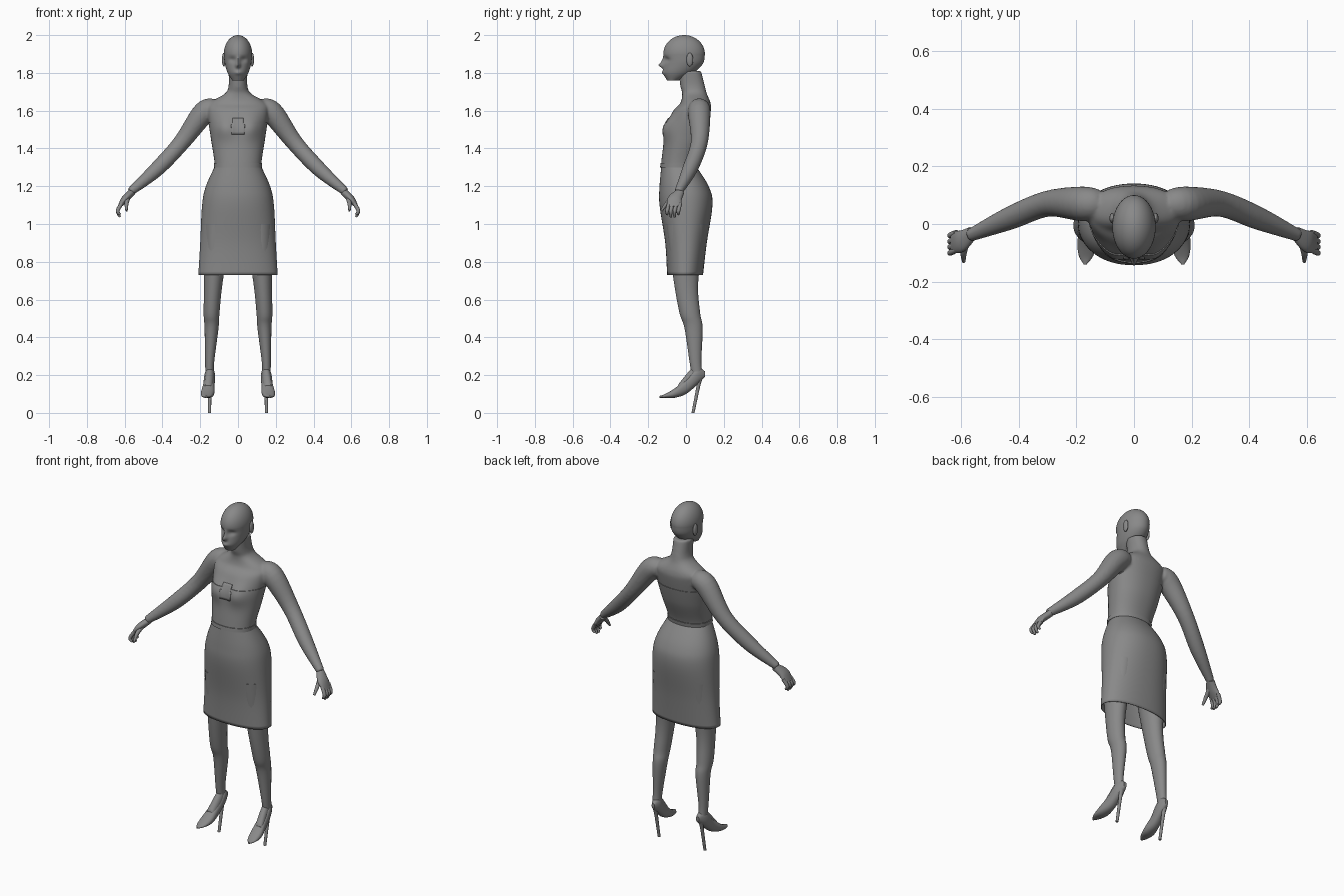
import bpy, bmesh
from math import sin, cos, pi, exp, copysign
from mathutils import Vector, Matrix

if "Cube" in bpy.data.objects:
    bpy.data.objects.remove(bpy.data.objects["Cube"], do_unlink=True)

grey = bpy.data.materials.new("plain grey")
grey.use_nodes = True
grey.diffuse_color = (.25, .25, .25, 1)
grey.node_tree.nodes["Principled BSDF"].inputs["Base Color"].default_value = grey.diffuse_color


def dense(rows, steps=6):
    """Smooth interpolation that passes through every station."""
    rows = [Vector(row) for row in rows]
    padded = [rows[0]] + rows + [rows[-1]]
    result = []
    for before, start, end, after in zip(padded, padded[1:], padded[2:], padded[3:]):
        leave, arrive = (end - before) / 2, (after - start) / 2
        for step in range(steps):
            t = step / steps
            ease = t * t * (3 - 2 * t)
            result.append(start + (end - start) * ease + leave * (t * (1 - t) ** 2) - arrive * (t * t * (1 - t)))
    return result + [rows[-1]]


def stack(rows, steps=6):
    """Turn (height, half width, front, back) into centred rings."""
    return [(0, (front + back) / 2, height, half, (back - front) / 2)
            for height, half, front, back in dense(rows, steps)]


def grow(rings, amount):
    return [(x, y, z, half + amount, depth + amount) for x, y, z, half, depth in rings]


def between(rings, low, high):
    return [ring for ring in rings if low < ring[2] < high]


def loft(bm, rows, frame="path", side=1, sides=32, depth=1, power=2, caps=True, deform=None):
    """Skin rings of (x, y, z, half width, optional half depth)."""
    points = [Vector(row[:3]) for row in rows]
    rings = []
    for i, row in enumerate(rows):
        across, along = Vector((1, 0, 0)), Vector((0, 1, 0))
        if frame == "upright":
            along = Vector((0, 0, 1))
        elif frame == "path":
            tangent = (points[min(i + 1, len(points) - 1)] - points[max(i - 1, 0)]).normalized()
            across = tangent.cross(along).normalized()
            along = tangent.cross(across)
        ring = []
        for k in range(sides):
            angle = 2 * pi * k / sides
            c, s = (copysign(abs(f(angle)) ** (2 / power), f(angle)) for f in (cos, sin))
            point = points[i] + across * (c * row[3]) + along * (s * row[-1] * depth)
            if deform:
                deform(point)
            ring.append(bm.verts.new((point.x * side, point.y, point.z)))
        rings.append(ring)
    for lower, upper in zip(rings, rings[1:]):
        for k in range(sides):
            bm.faces.new((lower[k - 1], lower[k], upper[k], upper[k - 1]))
    if caps:
        bm.faces.new(rings[0])
        bm.faces.new(rings[-1])


def finish(name, bm, thickness=None):
    bmesh.ops.recalc_face_normals(bm, faces=bm.faces)
    mesh = bpy.data.meshes.new(name)
    bm.to_mesh(mesh)
    bm.free()
    mesh.materials.append(grey)
    mesh.shade_smooth()
    mesh.set_sharp_from_angle(angle=pi / 4)
    part = bpy.data.objects.new(name, mesh)
    bpy.context.collection.objects.link(part)
    if thickness:
        part.modifiers.new("thickness", "SOLIDIFY").thickness = thickness
    return part


def bump(across, up):
    return exp(-across * across - up * up)


def bust(point):
    front = min(max(-point.y / .06, 0), 1)
    for centre in (-.07, .07):
        point.y -= .03 * front * bump((point.x - centre) / .06, (point.z - 1.51) / .06)


# Sideways offset, height, width, tallness and depth of each facial feature
features = {"eye": (.03, 1.87, .02, .015, .013), "nose": (0, 1.84, .012, .013, -.024),
            "bridge": (0, 1.86, .01, .02, -.012), "lips": (0, 1.8, .02, .01, -.008)}


def face(point):
    if point.y < -.02:
        for offset, height, width, tall, depth in features.values():
            point.y += depth * bump((abs(point.x) - offset) / width, (point.z - height) / tall)


# Torso, neck and arms fused into one skin
torso = stack([(1.2, .14, -.13, .08), (1.3, .12, -.13, .05), (1.45, .14, -.11, .1),
               (1.59, .16, -.07, .13), (1.64, .15, -.03, .13), (1.69, .07, -.02, .11),
               (1.73, .05, -.03, .1), (1.81, .05, -.04, .08)], steps=12)
arm = dense([(.12, .07, 1.61, .05), (.18, .07, 1.59, .06), (.3, .07, 1.43, .045),
             (.43, .02, 1.29, .04), (.57, -.04, 1.17, .022)])
bm = bmesh.new()
loft(bm, torso, "level", sides=64, power=2.2, deform=bust)
for side in (1, -1):
    loft(bm, arm, side=side)
body = finish("torso_and_arms", bm)
fuse = body.modifiers.new("fuse", "REMESH")
fuse.mode, fuse.voxel_size, fuse.use_smooth_shade = "VOXEL", .007, True
soften = body.modifiers.new("soften", "SMOOTH")
soften.factor, soften.iterations = .5, 6

# Head: jaw profile below a round dome
jaw = stack([(1.76, .03, -.1, -.04), (1.8, .055, -.12, .04), (1.85, .07, -.117, .09), (1.9, .075, -.12, .1)], 9)
dome = []
for step in range(1, 12):
    angle = pi / 2 * step / 12
    dome.append((0, -.01, 1.9 + .1 * sin(angle), .075 * cos(angle), .11 * cos(angle)))
bm = bmesh.new()
loft(bm, jaw + dome + [(0, -.01, 2, .001)], "level", sides=96, deform=face)
finish("head", bm)

# Bodice and belt follow the torso
for name, low, high, gap in (("bodice", 1.29, 1.55, .003), ("belt", 1.29, 1.33, .007)):
    bm = bmesh.new()
    loft(bm, grow(between(torso, low, high), gap), "level", sides=64, power=2.2, deform=bust)
    finish(name, bm)

# Chest tab: a narrow front patch of the same surface
bm = bmesh.new()
loft(bm, grow(between(torso, 1.47, 1.57), .006), "level", sides=128, power=2.2, caps=False, deform=bust)
spare = [v for v in bm.verts if abs(v.co.x) > .036 or v.co.y > 0]
bmesh.ops.delete(bm, geom=spare, context="VERTS")
finish("chest_tab", bm, thickness=.006)

# Skirt, open at the hem
bm = bmesh.new()
loft(bm, stack([(1.31, .12, -.13, .05), (1.2, .17, -.14, .12), (1.1, .19, -.14, .14),
                (.9, .2, -.11, .11), (.73, .21, -.1, .09)]),
     "level", sides=64, power=2.2, caps=False)
finish("skirt", bm, thickness=.004)

leg = dense([(.11, 0, 1, .08), (.13, 0, .7, .05), (.14, .02, .53, .042),
             (.14, .04, .45, .037), (.15, .05, .27, .024), (.15, .06, .19, .022)])
foot = dense([(.15, .07, .22, .018, .03), (.15, .03, .19, .023, .045), (.16, -.04, .13, .022, .022)])
palm = dense([(.56, -.03, 1.17, .019, .022), (.6, -.06, 1.13, .019, .038), (.63, -.06, 1.09, .008, .036)])

# Shoe stations: (lengthwise, top, bottom, half width), toes turned outward
shoe = []
for y, top, bottom, half in dense([(.1, .22, .19, .01), (.06, .24, .15, .027), (0, .18, .1, .03),
                                   (-.06, .13, .08, .035), (-.11, .1, .08, .025), (-.14, .09, .08, .005)]):
    shoe.append((.155 - .1 * y, y, (top + bottom) / 2, half, (top - bottom) / 2))

for side, label in ((1, "left"), (-1, "right")):
    bm = bmesh.new()
    bmesh.ops.create_uvsphere(bm, u_segments=16, v_segments=12, radius=1, matrix=Matrix.LocRotScale(
        Vector((side * .075, .02, 1.87)), None, Vector((.01, .018, .036))))
    finish(label + "_ear", bm)

    # Palm, four curled fingers and a forward thumb
    bm = bmesh.new()
    loft(bm, palm, side=side)
    for finger in range(4):
        y = -.03 - .02 * finger
        tip = 1.05 - .015 * sin(pi * finger / 3)
        loft(bm, dense([(.615, y, 1.11, .01), (.637, y - .01, 1.07, .01), (.625, y - .01, tip, .006)]),
             side=side, sides=12)
    loft(bm, dense([(.58, -.05, 1.15, .014), (.59, -.1, 1.11, .011), (.59, -.13, 1.07, .006)]),
         side=side, sides=12)
    finish(label + "_hand", bm)

    bm = bmesh.new()
    loft(bm, leg, "level", side, depth=1.3)
    loft(bm, foot, "upright", side)
    finish(label + "_leg", bm)

    # High-heeled shoe with a slanting spike
    bm = bmesh.new()
    loft(bm, shoe, "upright", side, power=2.3)
    loft(bm, dense([(.15, .075, .19, .016), (.15, .065, .14, .01), (.15, .037, 0, .008)]), "level", side)
    finish(label + "_shoe", bm)
